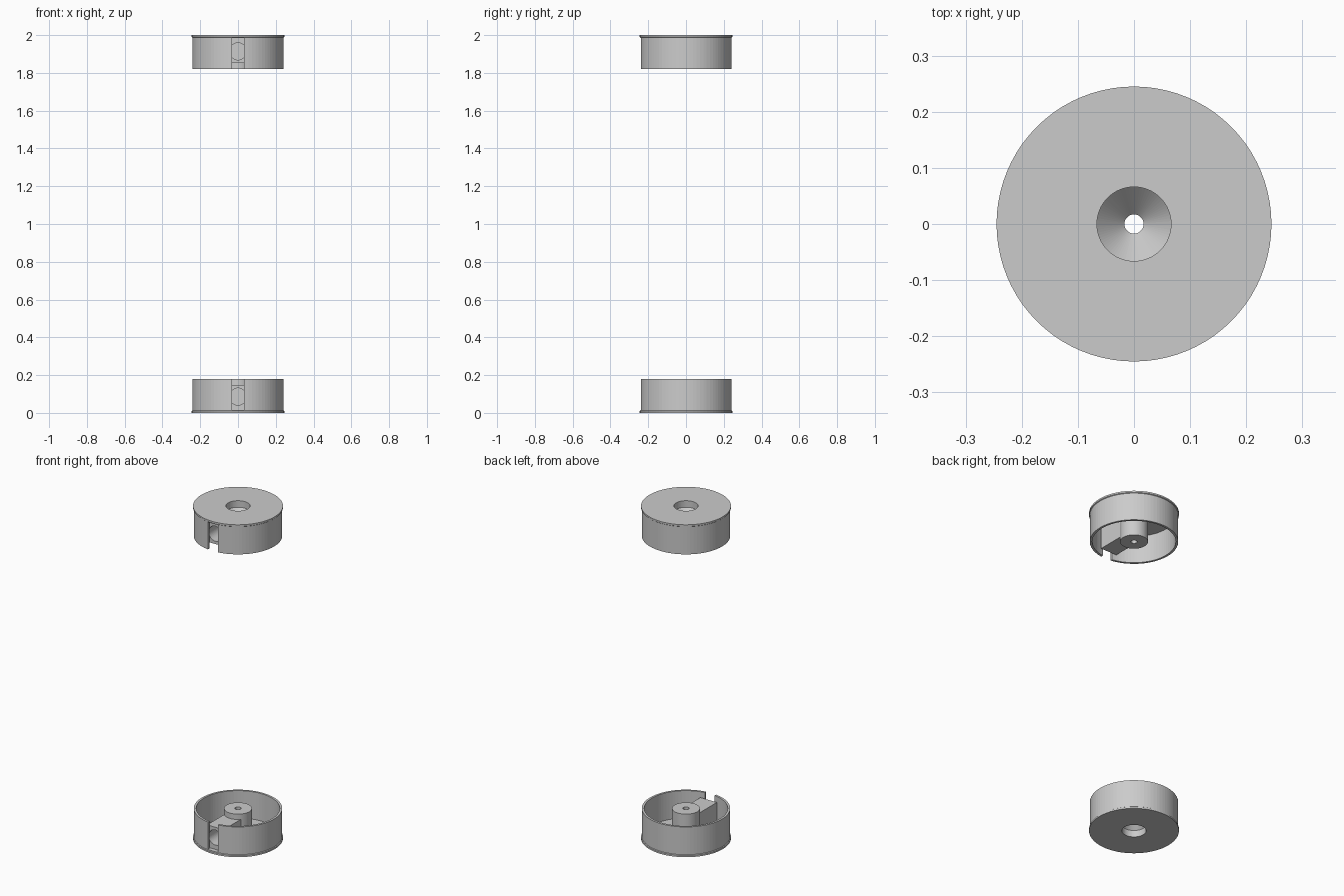
import bpy
import bmesh
from math import pi
from mathutils import Matrix, Vector

cube = bpy.data.objects.get("Cube")
if cube:
    bpy.data.objects.remove(cube, do_unlink=True)

grey = bpy.data.materials.new("plain grey")
grey.use_nodes = True
grey.diffuse_color = (0.6, 0.6, 0.6, 1)
grey.node_tree.nodes["Principled BSDF"].inputs["Base Color"].default_value = (0.6, 0.6, 0.6, 1)

SEGMENTS = 80


def add_object(name, bm):
    bmesh.ops.recalc_face_normals(bm, faces=bm.faces)
    mesh = bpy.data.meshes.new(name)
    bm.to_mesh(mesh)
    bm.free()
    mesh.materials.append(grey)
    obj = bpy.data.objects.new(name, mesh)
    bpy.context.collection.objects.link(obj)
    return obj


def lathe(name, profile):
    """Solid of revolution; the profile starts and ends on the axis."""
    bm = bmesh.new()
    verts = [bm.verts.new((r, 0, z)) for r, z in profile]
    edges = [bm.edges.new(pair) for pair in zip(verts, verts[1:])]
    bmesh.ops.spin(bm, geom=verts + edges, cent=(0, 0, 0), axis=(0, 0, 1),
                   angle=2 * pi, steps=SEGMENTS)
    bmesh.ops.remove_doubles(bm, verts=bm.verts, dist=0.0001)
    return add_object(name, bm)


def box(name, low, high):
    low, high = Vector(low), Vector(high)
    bm = bmesh.new()
    bmesh.ops.create_cube(bm, size=1, matrix=Matrix.Translation((low + high) / 2)
                          @ Matrix.Diagonal((*(high - low), 1)))
    return add_object(name, bm)


def front_cylinder(name, radius, z, y_front, y_back):
    bm = bmesh.new()
    place = Matrix.Translation((0, (y_front + y_back) / 2, z)) @ Matrix.Rotation(pi / 2, 4, 'X')
    bmesh.ops.create_cone(bm, cap_ends=True, segments=48, radius1=radius, radius2=radius,
                          depth=y_back - y_front, matrix=place)
    return add_object(name, bm)


# Cup with floor lip, thin wall and central post
cup = lathe("lower_cup", [(0, 0), (0.245, 0), (0.245, 0.01), (0.241, 0.013), (0.241, 0.18),
                          (0.228, 0.18), (0.228, 0.015), (0.076, 0.015), (0.076, 0.18), (0, 0.18)])

# Block joining post and wall, wall slot, countersunk screw bore, round pocket
tools = [
    ('UNION', box("block", (-0.055, -0.215, 0.006), (0.055, -0.04, 0.148))),
    ('DIFFERENCE', box("slot", (-0.033, -0.3, 0.015), (0.033, -0.219, 0.25))),
    ('DIFFERENCE', lathe("bore", [(0, -0.05), (0.066, -0.05), (0.066, 0.04),
                                  (0.017, 0.09), (0.017, 0.25), (0, 0.25)])),
    ('DIFFERENCE', front_cylinder("pocket", 0.045, 0.086, -0.217, -0.1)),
]
for operation, tool in tools:
    tool.hide_render = True
    mod = cup.modifiers.new(tool.name, 'BOOLEAN')
    mod.operation = operation
    mod.solver = 'EXACT'
    mod.object = tool

# Bake the cuts and drop the helpers
bpy.context.view_layer.update()
baked = bpy.data.meshes.new_from_object(cup.evaluated_get(bpy.context.evaluated_depsgraph_get()))
cup.modifiers.clear()
cup.data = baked
for _, tool in tools:
    bpy.data.objects.remove(tool, do_unlink=True)

# Upper cup is the mirror image, facing down
upper_mesh = baked.copy()
upper_mesh.transform(Matrix.Translation((0, 0, 2)) @ Matrix.Diagonal((1, 1, -1, 1)))
upper_mesh.flip_normals()
upper = bpy.data.objects.new("upper_cup", upper_mesh)
bpy.context.collection.objects.link(upper)
